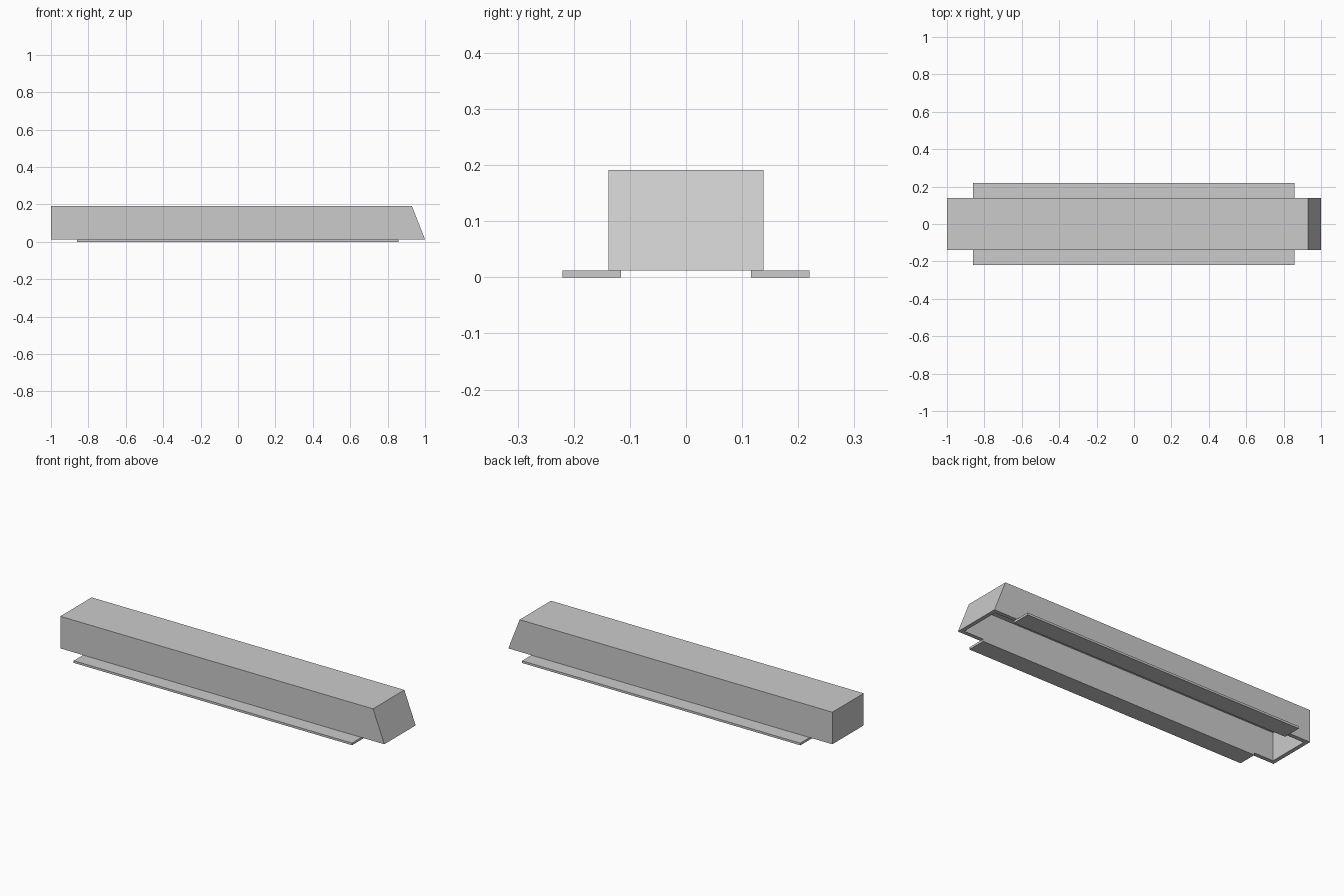
import bpy
import bmesh

default = bpy.data.objects.get("Cube")
if default:
    bpy.data.objects.remove(default, do_unlink=True)

grey = bpy.data.materials.new("light_grey")
grey.use_nodes = True
grey.diffuse_color = (0.6, 0.6, 0.6, 1)
grey.node_tree.nodes["Principled BSDF"].inputs["Base Color"].default_value = (0.6, 0.6, 0.6, 1)

WALL = 0.022
BASE, TOP = 0.012, 0.191
HALF_WIDTH = 0.138
SLOPE = 0.07 / (TOP - BASE)


def make_object(name, bm):
    bmesh.ops.recalc_face_normals(bm, faces=bm.faces)
    mesh = bpy.data.meshes.new(name)
    bm.to_mesh(mesh)
    bm.free()
    mesh.materials.append(grey)
    obj = bpy.data.objects.new(name, mesh)
    bpy.context.collection.objects.link(obj)
    return obj


def rings(bm, inset, top):
    """Bottom and top rectangles of a box with a sloped +x end."""
    result = []
    y = HALF_WIDTH - inset
    for z in (BASE, top):
        x0, x1 = -1 + inset, 1 - inset - SLOPE * (z - BASE)
        result.append([bm.verts.new((x, s, z))
                       for x, s in ((x0, -y), (x1, -y), (x1, y), (x0, y))])
    return result


# Hollow housing, open underneath, with a rim joining outer and inner shells
bm = bmesh.new()
outer_low, outer_high = rings(bm, 0, TOP)
inner_low, inner_high = rings(bm, WALL, TOP - WALL)
for a, b in ((outer_low, outer_high), (inner_low, inner_high), (outer_low, inner_low)):
    for i in range(4):
        j = (i + 1) % 4
        bm.faces.new((a[i], a[j], b[j], b[i]))
bm.faces.new(outer_high)
bm.faces.new(inner_high)
make_object("housing", bm)

# Flat mounting flanges along both long edges
for name, side in (("front_flange", -1), ("back_flange", 1)):
    bm = bmesh.new()
    bmesh.ops.create_cube(bm, size=1)
    bmesh.ops.scale(bm, vec=(1.718, 0.104, BASE), verts=bm.verts)
    bmesh.ops.translate(bm, vec=(-0.001, side * 0.168, BASE / 2), verts=bm.verts)
    make_object(name, bm)
